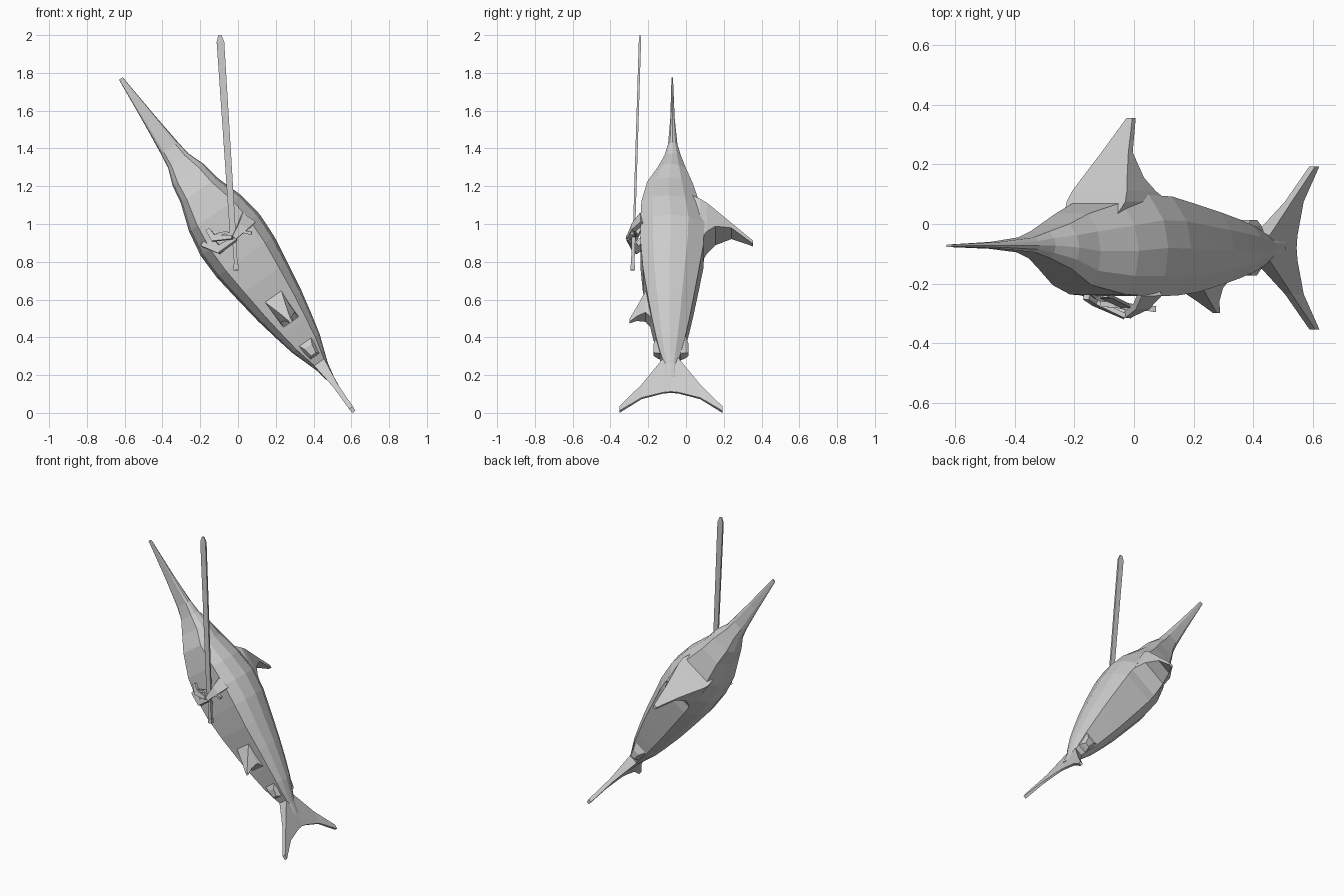
import bpy, bmesh
from mathutils import Vector

D = Vector((0.573, 0, -0.82))      # along the fish, bill to tail
L = Vector((0.82, 0, 0.573))       # across the fish
P0 = Vector((-0.62, 0, 1.77))      # bill tip


def fish(t, s, y):
    return P0 + D * t + L * s + Vector((0, y, 0))


def loft(name, rings):
    """Skin equal-sized point rings and cap the ends."""
    bm = bmesh.new()
    vs = [[bm.verts.new(p) for p in r] for r in rings]
    n = len(vs[0])
    for a, b in zip(vs, vs[1:]):
        for i in range(n):
            j = (i + 1) % n
            bm.faces.new((a[i], a[j], b[j], b[i]))
    bm.faces.new(vs[0][::-1])
    bm.faces.new(vs[-1])
    bmesh.ops.recalc_face_normals(bm, faces=bm.faces[:])
    me = bpy.data.meshes.new(name)
    bm.to_mesh(me)
    bm.free()
    ob = bpy.data.objects.new(name, me)
    bpy.context.collection.objects.link(ob)
    return ob


def wedge(name, rows):
    """Broad fin with a flat front and back; rows are
    (front t, back t, front half width, back half width, y)."""
    return loft(name, [[fish(f, w, y), fish(b, v, y), fish(b, -v, y), fish(f, -w, y)]
                       for f, b, w, v, y in rows])


def bar(name, pts, across):
    """Square-edged bar through (point, half width, half depth)."""
    rings = []
    ps = [Vector(p[0]) for p in pts]
    for i, (p, w, h) in enumerate(pts):
        d = (ps[min(i + 1, len(ps) - 1)] - ps[max(i - 1, 0)]).normalized()
        a = Vector(across)
        a = (a - d * a.dot(d)).normalized()
        b = d.cross(a)
        rings.append([ps[i] + a * w * u + b * h * v
                      for u, v in ((1, 1), (-1, 1), (-1, -1), (1, -1))])
    return loft(name, rings)


# Body and bill: t, half width, top y, bottom y
stations = [
    (0.00, 0.012, -0.069, -0.077), (0.27, 0.036, -0.060, -0.083),
    (0.45, 0.055, -0.045, -0.095), (0.53, 0.066, -0.025, -0.115),
    (0.62, 0.100, 0.000, -0.150), (0.72, 0.117, 0.035, -0.205),
    (0.87, 0.168, 0.072, -0.236), (1.01, 0.191, 0.098, -0.242),
    (1.15, 0.187, 0.092, -0.240), (1.30, 0.166, 0.068, -0.228),
    (1.47, 0.140, 0.040, -0.202), (1.60, 0.113, 0.017, -0.180),
    (1.71, 0.088, -0.006, -0.158), (1.79, 0.060, -0.027, -0.138),
    (1.86, 0.036, -0.046, -0.114), (1.94, 0.020, -0.050, -0.110)]
half = [(0.58, 1.0), (0.9, 0.5), (1.0, -0.05), (0.92, -0.6), (0.68, -1.0)]
section = half + [(-s, v) for s, v in reversed(half)]
rings = []
for t, w, top, bot in stations:
    c = (top + bot) / 2
    rings.append([fish(t, w * s, c + v * (top - bot) / 2) for s, v in section])
loft("fish_body", rings)

# Dorsal fin, broad at the base and thinning to its tip
wedge("dorsal_fin", [
    (0.82, 1.22, 0.105, 0.105, 0.02), (0.86, 1.12, 0.120, 0.115, 0.075),
    (0.88, 1.06, 0.112, 0.105, 0.11), (0.91, 1.015, 0.092, 0.088, 0.155),
    (0.97, 1.00, 0.055, 0.052, 0.24), (1.055, 1.075, 0.012, 0.012, 0.355)])

# Small fins on the belly and near the tail
wedge("anal_fin", [
    (1.38, 1.58, 0.055, 0.050, -0.18), (1.41, 1.54, 0.052, 0.044, -0.215),
    (1.49, 1.55, 0.026, 0.022, -0.26), (1.555, 1.575, 0.008, 0.008, -0.298)])
for name, y0, y1, y2 in (("rear_dorsal_fin", -0.04, -0.005, 0.014),
                         ("rear_anal_fin", -0.10, -0.15, -0.172)):
    wedge(name, [(1.65, 1.80, 0.058, 0.035, y0), (1.68, 1.79, 0.050, 0.026, y1),
                 (1.73, 1.78, 0.024, 0.015, y2)])

# Forked tail: lobes mirrored about the body midline
mid = -0.080
for name, sign in (("upper_tail_lobe", 1), ("lower_tail_lobe", -1)):
    rows = [(1.80, 2.025, 0.034, 0.006, 0.0), (1.83, 2.03, 0.032, 0.006, 0.042),
            (1.985, 2.065, 0.014, 0.007, 0.155), (2.125, 2.152, 0.012, 0.010, 0.273)]
    wedge(name, [(f, b, w, v, mid + sign * y) for f, b, w, v, y in rows])

# Pectoral fins gripping the sword like arms
bar("left_arm_fin", [((-0.17, -0.215, 0.915), 0.040, 0.014),
                     ((-0.10, -0.265, 0.865), 0.022, 0.012),
                     ((-0.01, -0.305, 0.925), 0.012, 0.008)], (0, 0.3, 1))
bar("left_fin_tip", [((-0.16, -0.245, 0.97), 0.012, 0.008),
                     ((-0.13, -0.265, 0.925), 0.018, 0.008),
                     ((-0.03, -0.31, 0.93), 0.010, 0.008)], (0, 0.3, 1))
bar("right_arm_fin", [((0.055, -0.232, 1.03), 0.042, 0.012),
                      ((0.025, -0.275, 0.985), 0.028, 0.012),
                      ((-0.022, -0.305, 0.925), 0.012, 0.010)], (1, 0, -0.8))

# Sword
X = (1, 0, 0)
bar("sword_blade", [((-0.026, -0.276, 0.93), 0.016, 0.006),
                    ((-0.093, -0.244, 1.965), 0.020, 0.006),
                    ((-0.096, -0.243, 2.0), 0.008, 0.003)], X)
bar("sword_grip", [((-0.022, -0.277, 0.95), 0.011, 0.010),
                   ((-0.011, -0.282, 0.78), 0.009, 0.009)], X)
bar("sword_pommel", [((-0.011, -0.282, 0.785), 0.013, 0.012),
                     ((-0.010, -0.283, 0.755), 0.013, 0.012)], X)
bar("sword_guard", [((-0.112, -0.268, 0.942), 0.009, 0.010),
                    ((-0.065, -0.272, 0.955), 0.007, 0.008),
                    ((-0.022, -0.277, 0.935), 0.012, 0.012),
                    ((0.025, -0.281, 0.960), 0.007, 0.008),
                    ((0.072, -0.285, 0.950), 0.009, 0.010)], (0, 0, 1))
